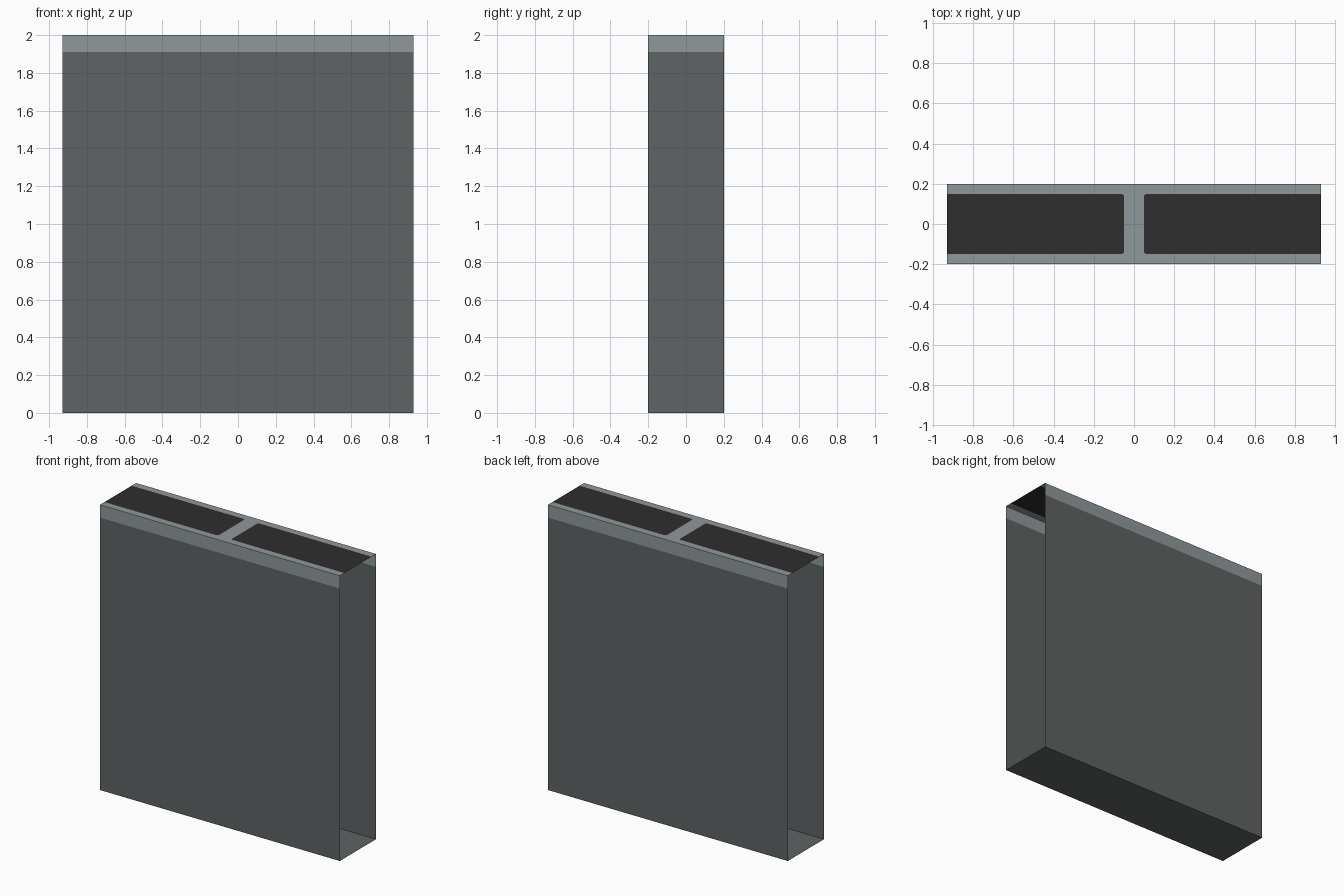
import bpy

if "Cube" in bpy.data.objects:
    bpy.data.objects.remove(bpy.data.objects["Cube"])

W, D, H = 0.93, 0.2, 2.0      # half width, half depth, height
BAND = 1.91                   # lower edge of the pale band
RIM, WEB, CUT = 0.15, 0.05, 0.01


def srgb(*rgb):
    return [((c / 255 + 0.055) / 1.055) ** 2.4 for c in rgb] + [1.0]


def material(name, *rgb):
    m = bpy.data.materials.new(name)
    m.diffuse_color = srgb(*rgb)
    m.use_nodes = True
    m.node_tree.nodes["Principled BSDF"].inputs["Base Color"].default_value = m.diffuse_color
    return m


wall_grey = material("dark_grey", 95, 99, 99)
pale_grey = material("pale_grey", 144, 152, 155)
black = material("near_black", 46, 46, 46)


def sheet(name, polygons, mats):
    """Thin sheet from outlines, one material per outline."""
    verts, faces = [], []
    for poly in polygons:
        faces.append(range(len(verts), len(verts) + len(poly)))
        verts += poly
    mesh = bpy.data.meshes.new(name)
    mesh.from_pydata(verts, [], [list(f) for f in faces])
    for i, m in enumerate(mats):
        mesh.materials.append(m)
        mesh.polygons[i].material_index = i
    mesh.update()
    ob = bpy.data.objects.new(name, mesh)
    bpy.context.collection.objects.link(ob)
    return ob


def upright(name, a, b):
    """Vertical sheet between two plan points, with the pale band on top."""
    def strip(z0, z1):
        return [(*a, z0), (*b, z0), (*b, z1), (*a, z1)]
    sheet(name, [strip(0, BAND), strip(BAND, H)], [wall_grey, pale_grey])


# Long walls and the divider between the two open-ended halves
upright("front_wall", (-W, -D), (W, -D))
upright("back_wall", (W, D), (-W, D))
upright("divider", (0, -D), (0, D))

# Floor, facing down
sheet("floor", [[(-W, -D, 0), (-W, D, 0), (W, D, 0), (W, -D, 0)]], [wall_grey])

# Top of each half: black panel inside a pale C-shaped rim
for s, side in ((1, "right"), (-1, "left")):
    panel = [(W, -RIM), (W, RIM), (WEB + CUT, RIM), (WEB, RIM - CUT),
             (WEB, -RIM + CUT), (WEB + CUT, -RIM)]
    rim = [(W, D), (0, D), (0, -D), (W, -D)] + [panel[i] for i in (0, 5, 4, 3, 2, 1)]
    outlines = [[(s * x, y, H) for x, y in p][::s] for p in (panel, rim)]
    sheet(side + "_top", outlines, [black, pale_grey])
